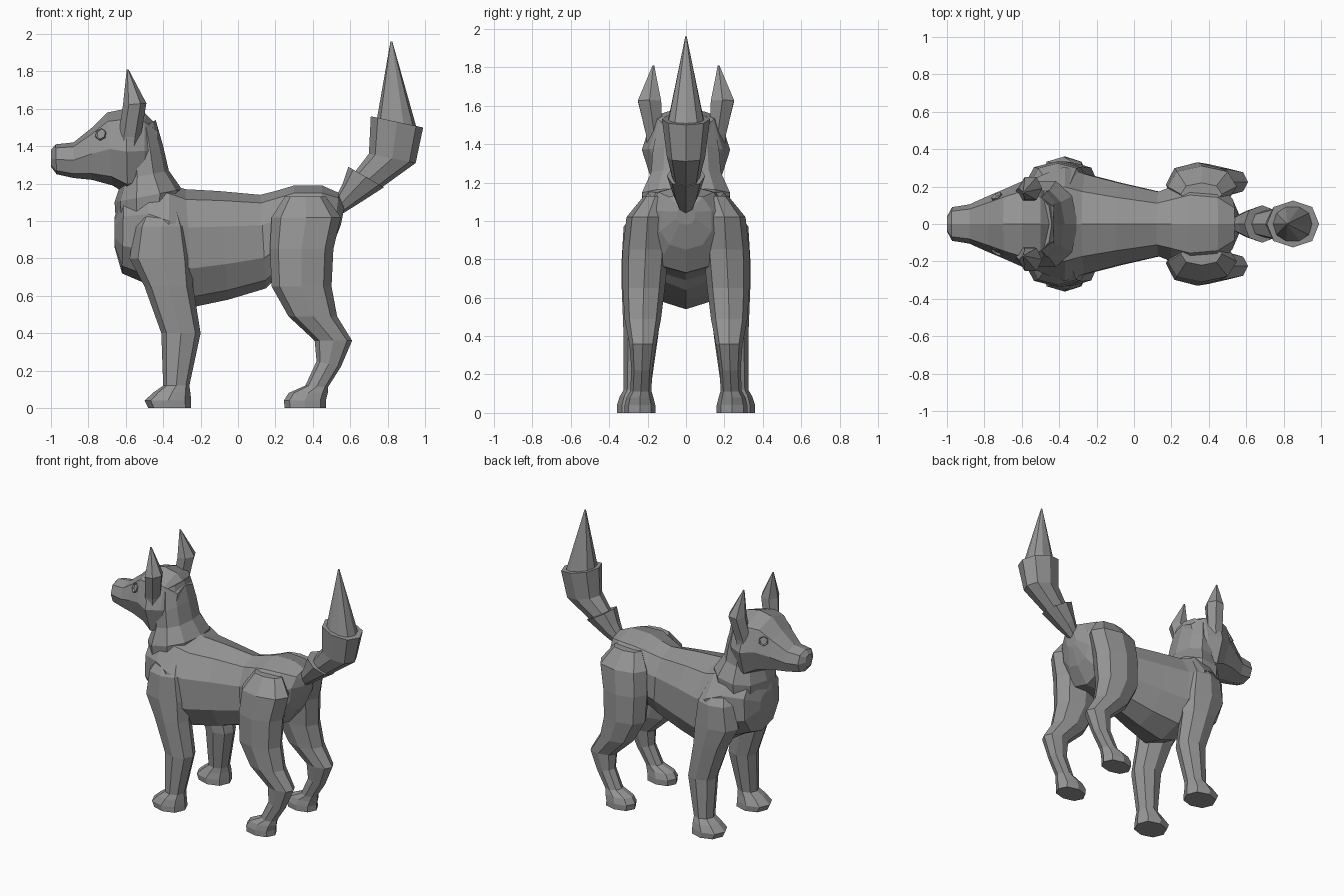
import bpy, bmesh, math
from mathutils import Vector

fur = bpy.data.materials.new("grey fur")
fur.diffuse_color = (0.3, 0.3, 0.3, 1)


def finish(name, bm):
    bmesh.ops.recalc_face_normals(bm, faces=bm.faces)
    me = bpy.data.meshes.new(name)
    bm.to_mesh(me)
    bm.free()
    me.materials.append(fur)
    ob = bpy.data.objects.new(name, me)
    bpy.context.collection.objects.link(ob)
    return ob


def loft(name, rings, sides=8, power=0.9, side=1, phase=0.0):
    """Skin rings given as (x1, z1, x2, z2, half width, y): two profile ends and a width."""
    bm = bmesh.new()
    loops = []
    for x1, z1, x2, z2, w, y in rings:
        mid = Vector(((x1 + x2) / 2, y, (z1 + z2) / 2))
        arm = Vector(((x1 - x2) / 2, 0, (z1 - z2) / 2))
        loop = []
        for i in range(sides):
            a = math.tau * (i + phase) / sides
            c, s = (math.copysign(abs(v) ** power, v) for v in (math.cos(a), math.sin(a)))
            p = mid + arm * c + Vector((0, w * s, 0))
            loop.append(bm.verts.new((p.x, p.y * side, p.z)))
        loops.append(loop)
    for a, b in zip(loops, loops[1:]):
        for i in range(sides):
            j = (i + 1) % sides
            bm.faces.new((a[i], a[j], b[j], b[i]))
    bm.faces.new(loops[0])
    bm.faces.new(loops[-1])
    return finish(name, bm)


def flat(z, x1, x2, w, y):
    """Horizontal ring for legs, neck and ears."""
    return (x1, z, x2, z, w, y)


# Torso from chest to rump
loft("torso", [
    (-.66, 1.02, -.66, .86, .08, 0), (-.61, 1.17, -.62, .72, .21, 0),
    (-.48, 1.22, -.48, .66, .28, 0), (-.37, 1.20, -.37, .59, .32, 0),
    (-.28, 1.17, -.24, .54, .28, 0), (-.10, 1.16, -.05, .58, .23, 0),
    (.12, 1.14, .15, .64, .18, 0), (.20, 1.16, .20, .69, .21, 0),
    (.30, 1.19, .30, .72, .25, 0), (.45, 1.19, .42, .73, .23, 0),
    (.54, 1.15, .50, .85, .14, 0), (.57, 1.08, .55, .98, .05, 0)], sides=10)

# Neck
loft("neck", [
    flat(.95, -.65, -.32, .22, 0), (-.66, 1.10, -.30, 1.17, .24, 0),
    (-.62, 1.22, -.37, 1.27, .19, 0), (-.61, 1.32, -.40, 1.40, .18, 0),
    (-.60, 1.45, -.44, 1.54, .15, 0)], sides=10)

# Head and muzzle
loft("head", [
    (-1.0, 1.38, -1.0, 1.29, .04, 0), (-.975, 1.41, -.97, 1.25, .09, 0),
    (-.88, 1.42, -.88, 1.23, .105, 0), (-.78, 1.50, -.78, 1.22, .15, 0),
    (-.70, 1.58, -.67, 1.19, .19, 0), (-.60, 1.60, -.59, 1.14, .23, 0),
    (-.50, 1.58, -.50, 1.17, .19, 0), (-.43, 1.51, -.42, 1.25, .12, 0)],
    power=0.8)

# Tail: flaring base, brush and pointed tip
loft("tail_base", [
    (.52, 1.12, .56, 1.04, .04, 0), (.56, 1.20, .64, 1.09, .07, 0),
    (.59, 1.29, .78, 1.18, .10, 0)])
loft("tail_brush", [
    (.60, 1.23, .70, 1.13, .06, 0), (.70, 1.36, .95, 1.31, .10, 0),
    (.71, 1.56, .99, 1.50, .125, 0)])
loft("tail_tip", [
    (.74, 1.53, .96, 1.48, .10, 0), (.815, 1.96, .825, 1.96, .004, 0)], sides=10)

for side, tag in ((1, "left"), (-1, "right")):
    # Ears
    loft("ear_" + tag, [
        flat(1.32, -.64, -.54, .03, .17), flat(1.45, -.64, -.52, .05, .165),
        (-.615, 1.62, -.49, 1.63, .07, .19), (-.595, 1.81, -.585, 1.81, .005, .17)],
        sides=6, power=1, side=side)

    # Front legs with shoulder and paw
    loft("front_leg_" + tag, [
        flat(1.10, -.48, -.32, .05, .18), flat(.97, -.55, -.27, .10, .225),
        flat(.80, -.58, -.24, .115, .22), flat(.65, -.50, -.24, .105, .23),
        flat(.40, -.41, -.20, .09, .235), flat(.12, -.40, -.26, .07, .255),
        flat(.085, -.45, -.255, .085, .26), flat(.04, -.50, -.25, .10, .26),
        flat(0, -.48, -.25, .10, .26)], side=side)

    # Hind legs with thigh, hock and paw
    loft("hind_leg_" + tag, [
        flat(1.13, .25, .47, .06, .16), flat(1.02, .18, .55, .11, .20),
        flat(.85, .17, .51, .12, .21), flat(.65, .18, .50, .11, .22),
        flat(.49, .27, .53, .095, .225), (.41, .36, .61, .36, .07, .225),
        (.42, .25, .55, .22, .055, .23), (.36, .12, .48, .11, .055, .235),
        flat(.08, .27, .48, .07, .24), flat(.04, .245, .47, .08, .24),
        flat(0, .25, .47, .08, .24)], side=side)

    # Eyes: hexagonal rim with a sunken centre
    bm = bmesh.new()
    bmesh.ops.create_cone(bm, cap_ends=True, segments=6, radius1=.037, radius2=.033, depth=.05)
    cap = max(bm.faces, key=lambda f: f.calc_center_median().z)
    bmesh.ops.inset_region(bm, faces=[cap], thickness=.01)
    bmesh.ops.translate(bm, verts=cap.verts, vec=(0, 0, -.012))
    eye = finish("eye_" + tag, bm)
    normal = Vector((-.45, .8 * side, .4)).normalized()
    eye.rotation_euler = normal.to_track_quat('Z', 'Y').to_euler()
    eye.location = Vector((-.73, .14 * side, 1.46)) - normal * .012
